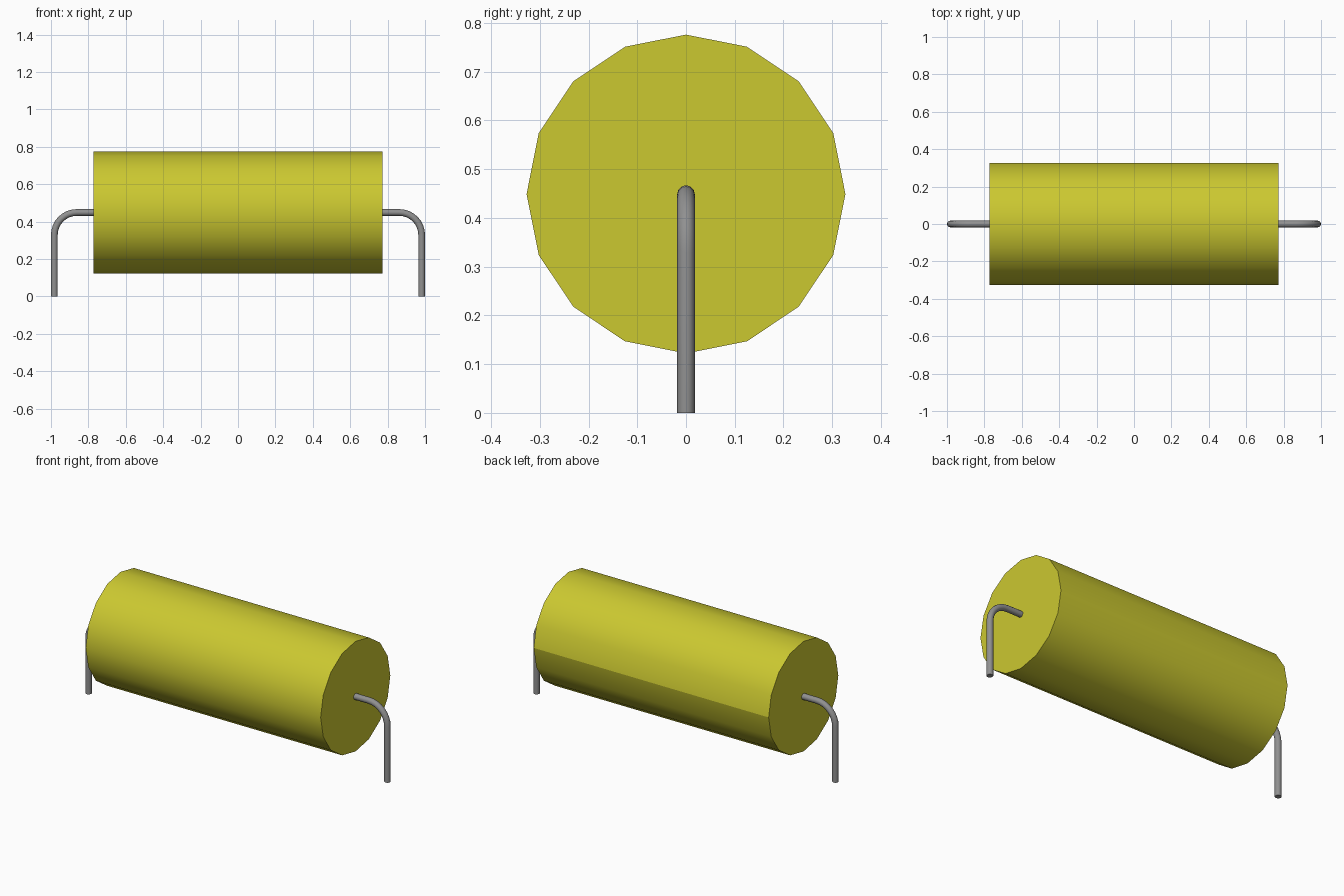
import bpy
import bmesh
import math
from mathutils import Matrix

cube = bpy.data.objects.get("Cube")
if cube:
    bpy.data.objects.remove(cube, do_unlink=True)

AXIS_Z = 0.449        # height of the body axis
BODY_R = 0.327
BODY_HALF = 0.772
WIRE_R = 0.018
BEND_R = 0.12
LEG_X = 1.0 - WIRE_R


def material(name, rgb):
    mat = bpy.data.materials.new(name)
    mat.use_nodes = True
    mat.diffuse_color = (*rgb, 1)
    mat.node_tree.nodes["Principled BSDF"].inputs["Base Color"].default_value = (*rgb, 1)
    return mat


def shade(obj):
    bpy.ops.object.select_all(action='DESELECT')
    obj.select_set(True)
    bpy.context.view_layer.objects.active = obj
    bpy.ops.object.shade_smooth_by_angle(angle=math.radians(40))


yellow = material("body yellow", (0.60, 0.58, 0.03))
grey = material("lead grey", (0.28, 0.28, 0.28))

# Body: 16-sided cylinder along x
bm = bmesh.new()
bmesh.ops.create_cone(bm, cap_ends=True, segments=16, radius1=BODY_R, radius2=BODY_R,
                      depth=2 * BODY_HALF, matrix=Matrix.Rotation(math.pi / 2, 4, 'Y'))
# One sharp lengthwise seam at the back
for e in bm.edges:
    if all(v.co.y > BODY_R * 0.99 for v in e.verts):
        e.smooth = False
mesh = bpy.data.meshes.new("body")
bm.to_mesh(mesh)
bm.free()
mesh.materials.append(yellow)
body = bpy.data.objects.new("body", mesh)
body.location.z = AXIS_Z
bpy.context.collection.objects.link(body)
shade(body)


# Leads: round wire leaving the body end, bending down to the ground
def wire_lead(name, side):
    path = [(BODY_HALF - 0.01, AXIS_Z)]
    for i in range(9):
        a = math.pi / 2 * (1 - i / 8)
        path.append((LEG_X - BEND_R + BEND_R * math.cos(a),
                     AXIS_Z - BEND_R + BEND_R * math.sin(a)))
    path.append((LEG_X, 0))
    curve = bpy.data.curves.new(name, 'CURVE')
    curve.dimensions = '3D'
    curve.bevel_depth = WIRE_R
    curve.bevel_resolution = 4
    curve.use_fill_caps = True
    spline = curve.splines.new('POLY')
    spline.points.add(len(path) - 1)
    for p, (x, z) in zip(spline.points, path):
        p.co = (side * x, 0, z, 1)
    obj = bpy.data.objects.new(name, curve)
    curve.materials.append(grey)
    bpy.context.collection.objects.link(obj)
    bpy.ops.object.select_all(action='DESELECT')
    obj.select_set(True)
    bpy.context.view_layer.objects.active = obj
    bpy.ops.object.convert(target='MESH')
    shade(bpy.context.view_layer.objects.active)


wire_lead("left_lead", 1)
wire_lead("right_lead", -1)
